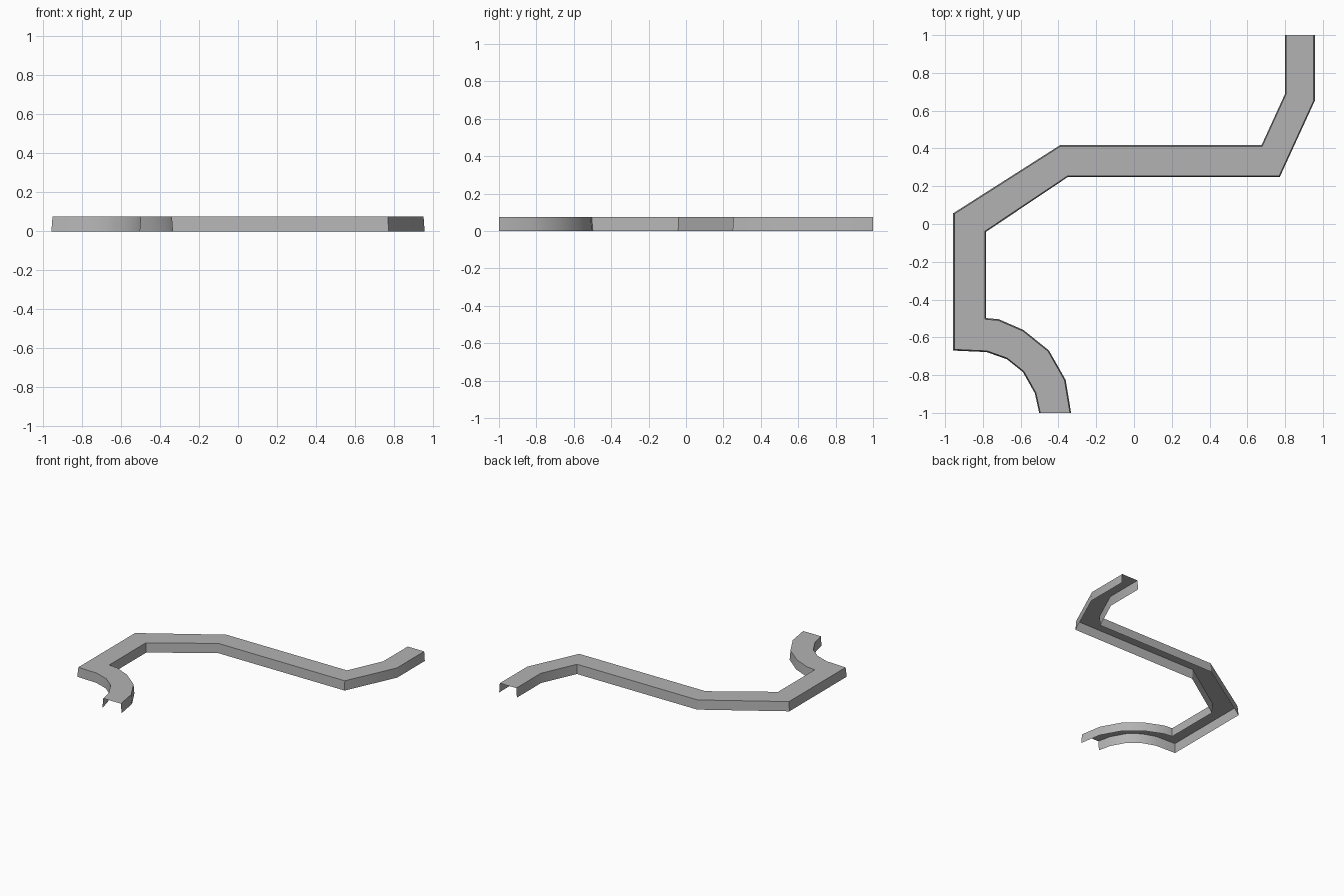
import bpy, bmesh, math
from mathutils import Vector

cube = bpy.data.objects.get("Cube")
if cube:
    bpy.data.objects.remove(cube, do_unlink=True)

HEIGHT = 0.075
TAPER = 0.035   # how far each wall leans in, as a share of the width

# Foot lines of the two side walls, from the back end to the front end
OUTER = [(0.80, 1), (0.80, 0.69), (0.675, 0.417), (-0.392, 0.417),
         (-0.957, 0.057), (-0.957, -0.67), (-0.78, -0.678), (-0.673, -0.716),
         (-0.588, -0.784), (-0.525, -0.896), (-0.502, -1)]
INNER = [(0.957, 1), (0.957, 0.652), (0.772, 0.249), (-0.35, 0.249),
         (-0.784, -0.042), (-0.784, -0.498), (-0.716, -0.504), (-0.585, -0.561),
         (-0.45, -0.67), (-0.362, -0.825), (-0.333, -1)]

# Plain grey material
grey = bpy.data.materials.new("grey")
grey.use_nodes = True
colour = (0.45, 0.45, 0.45, 1)
grey.diffuse_color = colour
grey.node_tree.nodes["Principled BSDF"].inputs["Base Color"].default_value = colour

# Open channel: each cross-section is foot, top edge, top edge, foot
bm = bmesh.new()
sections = []
for outer, inner in zip(OUTER, INNER):
    a, b = Vector((*outer, 0)), Vector((*inner, 0))
    lean, up = (b - a) * TAPER, Vector((0, 0, HEIGHT))
    sections.append([bm.verts.new(p) for p in (a, a + lean + up, b - lean + up, b)])

# Walls and top between neighbouring sections; underside and ends stay open
for s, t in zip(sections, sections[1:]):
    for i in range(3):
        bm.faces.new((s[i], t[i], t[i + 1], s[i + 1]))
bm.normal_update()
if sum(f.normal.z for f in bm.faces) < 0:
    bmesh.ops.reverse_faces(bm, faces=bm.faces[:])

mesh = bpy.data.meshes.new("channel")
bm.to_mesh(mesh)
bm.free()
mesh.materials.append(grey)
channel = bpy.data.objects.new("channel", mesh)
bpy.context.collection.objects.link(channel)

# Soft curve, crisp corners
bpy.ops.object.select_all(action='DESELECT')
channel.select_set(True)
bpy.context.view_layer.objects.active = channel
bpy.ops.object.shade_smooth_by_angle(angle=math.radians(30))
